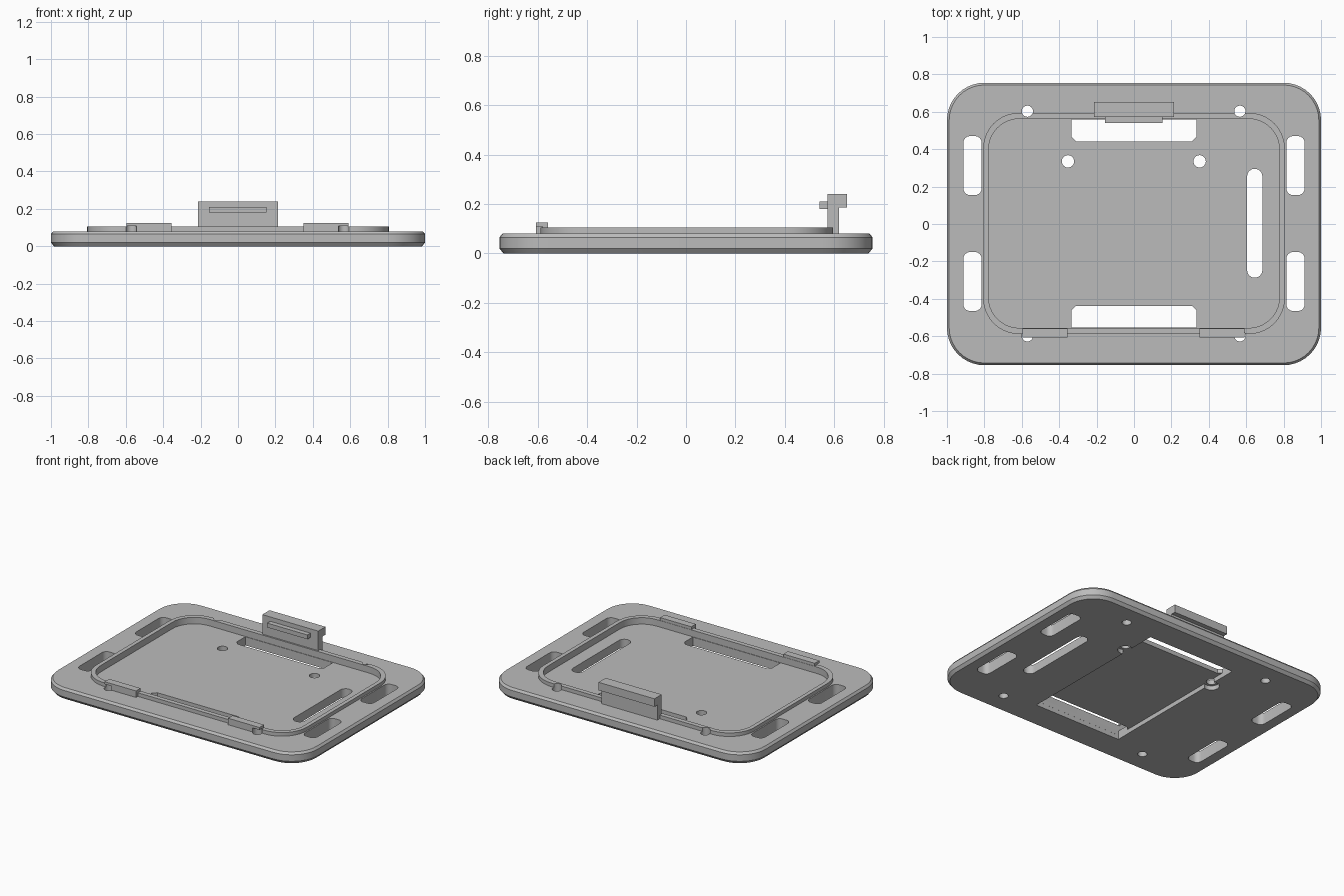
import bpy, bmesh, math

if "Cube" in bpy.data.objects:
    bpy.data.objects.remove(bpy.data.objects["Cube"])

grey = bpy.data.materials.new("light_grey")
grey.diffuse_color = (0.5, 0.5, 0.5, 1)
grey.use_nodes = True
grey.node_tree.nodes["Principled BSDF"].inputs["Base Color"].default_value = grey.diffuse_color


def outline(x0, x1, y0, y1, r, seg=10):
    """Rounded rectangle, counter-clockwise."""
    if r <= 0:
        return [(x0, y0), (x1, y0), (x1, y1), (x0, y1)]
    pts = []
    corners = [(x1 - r, y1 - r), (x0 + r, y1 - r), (x0 + r, y0 + r), (x1 - r, y0 + r)]
    for k, (cx, cy) in enumerate(corners):
        for i in range(seg + 1):
            a = math.pi / 2 * (k + i / seg)
            p = (cx + r * math.cos(a), cy + r * math.sin(a))
            if not pts or math.dist(p, pts[-1]) > 1e-5:
                pts.append(p)
    if math.dist(pts[0], pts[-1]) < 1e-5:
        pts.pop()
    return pts


def loft(name, layers):
    """Solid from stacked (z, outline) layers."""
    bm = bmesh.new()
    rings = [[bm.verts.new((x, y, z)) for x, y in pts] for z, pts in layers]
    n = len(rings[0])
    for a, b in zip(rings, rings[1:]):
        for i in range(n):
            j = (i + 1) % n
            bm.faces.new((a[i], a[j], b[j], b[i]))
    bm.faces.new(rings[0][::-1])
    bm.faces.new(rings[-1])
    bmesh.ops.recalc_face_normals(bm, faces=bm.faces)
    me = bpy.data.meshes.new(name)
    bm.to_mesh(me)
    bm.free()
    me.materials.append(grey)
    ob = bpy.data.objects.new(name, me)
    bpy.context.collection.objects.link(ob)
    return ob


def prism(name, pts, z0, z1):
    return loft(name, [(z0, pts), (z1, pts)])


def box(name, x0, x1, y0, y1, z0, z1):
    return prism(name, outline(x0, x1, y0, y1, 0), z0, z1)


def disc(x, y, r):
    return [(x + r * math.cos(i * math.pi / 12), y + r * math.sin(i * math.pi / 12))
            for i in range(24)]


def cut(ob, pts, z0, z1):
    """Subtract a prism and remove the cutter."""
    cutter = prism("cutter", pts, z0, z1)
    cutter.hide_render = True
    mod = ob.modifiers.new("cut", 'BOOLEAN')
    mod.operation, mod.solver, mod.object = 'DIFFERENCE', 'EXACT', cutter
    bpy.context.view_layer.objects.active = ob
    bpy.ops.object.modifier_apply(modifier=mod.name)
    bpy.data.objects.remove(cutter)


# base plate with chamfered edges
def plate_ring(inset):
    return outline(-1 + inset, 1 - inset, -0.755 + inset, 0.755 - inset, 0.2 - inset)


plate = loft("base_plate", [(0, plate_ring(0.016)), (0.02, plate_ring(0)),
                            (0.065, plate_ring(0)), (0.08, plate_ring(0.012))])

# recessed tray floor and shallow recess underneath
tray = outline(-0.778, 0.778, -0.556, 0.562, 0.165)
cut(plate, tray, 0.06, 0.2)
cut(plate, outline(-0.334, 0.334, -0.553, 0.559, 0), -0.1, 0.03)

# strap slots through both ends
for s in (-1, 1):
    xa, xb = sorted((s * 0.815, s * 0.912))
    cut(plate, outline(xa, xb, 0.155, 0.47, 0.035, 6), -0.1, 0.2)
    cut(plate, outline(xa, xb, -0.465, -0.15, 0.035, 6), -0.1, 0.2)

# front and back windows with clipped inner corners
for far, near, c in ((0.5585, 0.442, 0.024), (-0.5525, -0.438, -0.024)):
    pts = [(-0.335, far), (-0.335, near + c), (-0.311, near),
           (0.311, near), (0.335, near + c), (0.335, far)]
    cut(plate, pts, -0.1, 0.2)

# long side slot
cut(plate, outline(0.605, 0.686, -0.287, 0.295, 0.04, 8), -0.1, 0.2)

# inner screw holes with counterbores underneath
for x in (-0.353, 0.351):
    cut(plate, disc(x, 0.335, 0.033), -0.1, 0.2)
    cut(plate, disc(x, 0.335, 0.05), -0.1, 0.0301)

# raised rim around the tray
rim = prism("tray_rim", outline(-0.806, 0.806, -0.588, 0.594, 0.19), 0.08, 0.105)
cut(rim, tray, 0.0, 0.2)

# front clips
clips = [box("left_clip", -0.595, -0.355, -0.608, -0.558, 0.08, 0.125),
         box("right_clip", 0.35, 0.59, -0.608, -0.558, 0.08, 0.125)]

# outer screw holes pass the plate, rim and lower part of the clips
for x, clip in ((-0.57, clips[0]), (0.566, clips[1])):
    for y in (-0.598, 0.603):
        cut(plate, disc(x, y, 0.03), -0.1, 0.2)
        cut(rim, disc(x, y, 0.03), 0.0, 0.2)
    cut(clip, disc(x, -0.598, 0.03), 0.0, 0.108)

# back latch: upright, outer lip and inner catch
box("latch_post", -0.215, 0.213, 0.573, 0.62, 0.08, 0.24)
box("latch_lip", -0.215, 0.213, 0.62, 0.652, 0.185, 0.24)
box("latch_catch", -0.155, 0.153, 0.54, 0.573, 0.18, 0.21)

# smooth the round walls, keep the edges sharp
for ob in bpy.context.scene.objects:
    ob.select_set(True)
bpy.context.view_layer.objects.active = plate
bpy.ops.object.shade_smooth_by_angle(angle=math.radians(25))
